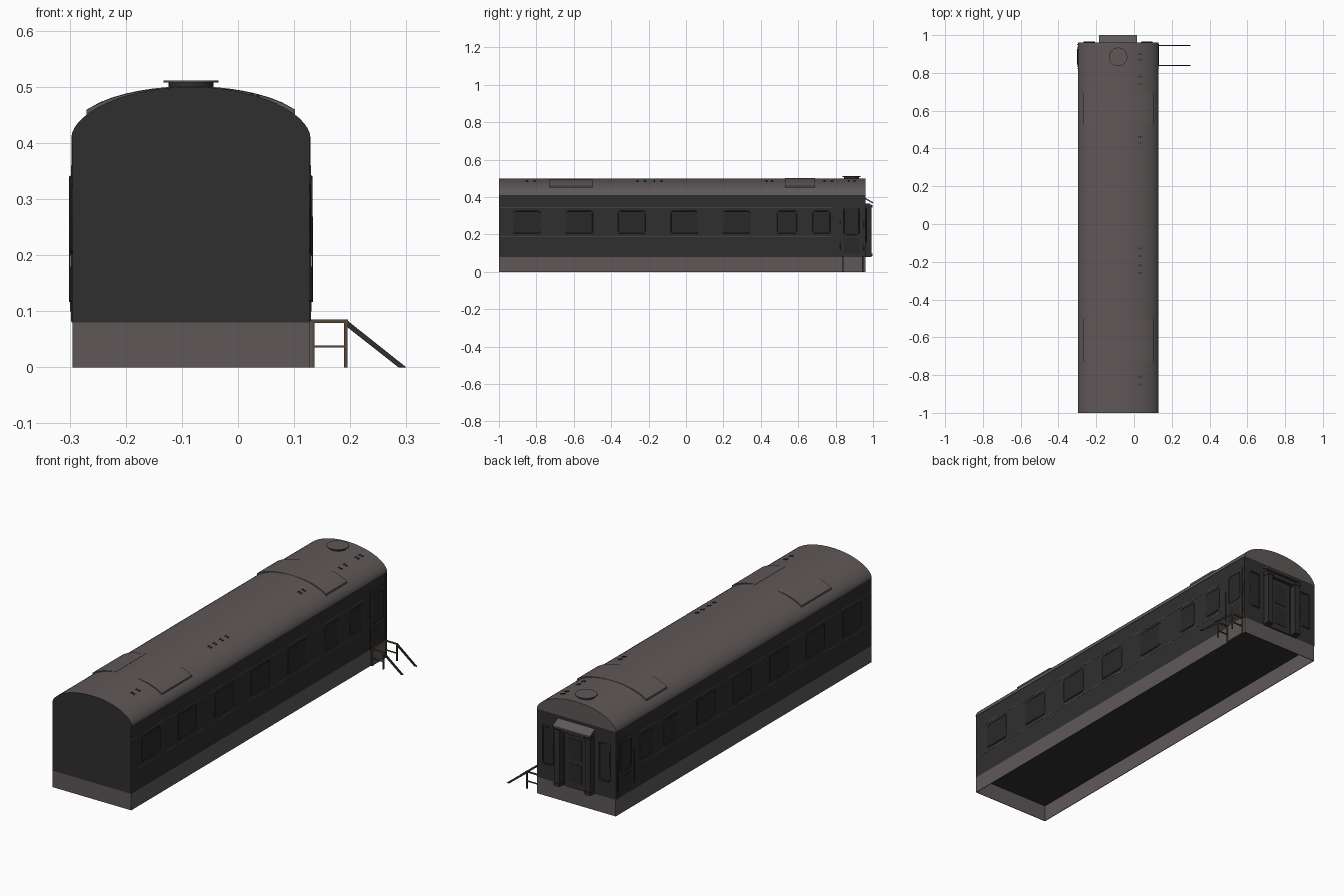
import bpy, bmesh, math

old = bpy.data.objects.get("Cube")
if old:
    bpy.data.objects.remove(old, do_unlink=True)

CX, HALF = -0.084, 0.211      # body centre line and half width
FRONT, BACK = -1.0, 0.96
SILL, EAVE, RISE = 0.08, 0.41, 0.09


def material(name, rgb):
    m = bpy.data.materials.new(name)
    m.use_nodes = True
    m.diffuse_color = (*rgb, 1)
    bsdf = m.node_tree.nodes["Principled BSDF"]
    bsdf.inputs["Base Color"].default_value = (*rgb, 1)
    bsdf.inputs["Roughness"].default_value = 0.8
    return m


ROOF = material("warm grey", (0.115, 0.097, 0.098))
DARK = material("charcoal", (0.028, 0.028, 0.028))
GLASS = material("dark glass", (0.022, 0.022, 0.022))
GOLD = material("dull gold", (0.11, 0.095, 0.03))
WOOD = material("brown", (0.09, 0.065, 0.04))


def finish(name, bm, *mats):
    bmesh.ops.recalc_face_normals(bm, faces=bm.faces)
    me = bpy.data.meshes.new(name)
    bm.to_mesh(me)
    bm.free()
    ob = bpy.data.objects.new(name, me)
    bpy.context.collection.objects.link(ob)
    for m in mats:
        me.materials.append(m)
    return ob


def box(name, xs, ys, zs, mat):
    bm = bmesh.new()
    bmesh.ops.create_cube(bm, size=1)
    for v in bm.verts:
        v.co = [r[0] + (r[1] - r[0]) * (c + 0.5) for r, c in zip((xs, ys, zs), v.co)]
    return finish(name, bm, mat)


def tube(name, pts, radius, mat, closed=False):
    cu = bpy.data.curves.new(name, "CURVE")
    cu.dimensions = "3D"
    cu.bevel_depth, cu.bevel_resolution = radius, 0
    cu.use_fill_caps = True
    sp = cu.splines.new("POLY")
    sp.points.add(len(pts) - 1)
    for p, co in zip(sp.points, pts):
        p.co = (*co, 1)
    sp.use_cyclic_u = closed
    cu.materials.append(mat)
    ob = bpy.data.objects.new(name, cu)
    bpy.context.collection.objects.link(ob)
    return ob


def prism(name, outline, y0, y1, *mats):
    """Extrude an x-z outline along y."""
    bm = bmesh.new()
    face = bm.faces.new([bm.verts.new((x, y0, z)) for x, z in outline])
    ext = bmesh.ops.extrude_face_region(bm, geom=[face])["geom"]
    for v in ext:
        if isinstance(v, bmesh.types.BMVert):
            v.co.y = y1
    return finish(name, bm, *mats)


def smooth(ob):
    bpy.ops.object.select_all(action="DESELECT")
    ob.select_set(True)
    bpy.context.view_layer.objects.active = ob
    bpy.ops.object.shade_smooth_by_angle(angle=math.radians(35))


def roof_z(u):
    r = min(abs(u) / (HALF + 0.002), 1)
    return EAVE + RISE * (1 - r * r) ** 0.56


def rounded_rect(a0, a1, z0, z1, r):
    pts = []
    for k, (a, z) in enumerate(((a1 - r, z1 - r), (a0 + r, z1 - r), (a0 + r, z0 + r), (a1 - r, z0 + r))):
        for j in range(4):
            t = math.radians(90 * k + 30 * j)
            pts.append((a + r * math.cos(t), z + r * math.sin(t)))
    return pts


# body and open-bottomed skirt
L, R = CX - HALF, CX + HALF
box("body", (L, R), (FRONT, BACK), (SILL, EAVE), DARK)
T = 0.003
for s, n in ((-1, "right"), (1, "left")):
    x = CX + s * HALF
    box(n + "_skirt", (x - s * T, x), (FRONT, BACK), (0, SILL), ROOF)
for y, d, n in ((FRONT, T, "front"), (BACK, -T, "back")):
    box(n + "_skirt", (L, R), (y, y + d), (0, SILL), ROOF)

# arched roof with a dark front gable
N = 28
arc = [(HALF + 0.002) * math.sin(math.pi * (i / N - 0.5)) for i in range(N + 1)]
roof = prism("roof", [(CX + u, roof_z(u)) for u in arc], FRONT, BACK, ROOF, DARK)
for p in roof.data.polygons:
    p.material_index = int(p.normal.y * (1 if p.center.y < 0 else -1) < -0.9 and p.center.y < -0.9)
smooth(roof)


def roof_plate(name, u0, u1, y0, y1, lift):
    us = [u0 + (u1 - u0) * i / 16 for i in range(17)]
    top = [(CX + u, roof_z(u) + lift(u)) for u in us]
    under = [(CX + u, roof_z(u) - 0.002) for u in reversed(us)]
    smooth(prism(name, top + under, y0, y1, ROOF))


def edge_lift(u):
    return 0.001 + 0.008 * (abs(u) / 0.186) ** 2


# raised roof panels
roof_plate("back_roof_panel", -0.186, 0.186, 0.53, 0.69, edge_lift)
for s, n in ((-1, "right"), (1, "left")):
    a, b = sorted((s * 0.061, s * 0.186))
    roof_plate(n + "_roof_panel", a, b, -0.73, -0.5, lambda u: edge_lift(u) - 0.001)

# round roof vent
for n, r, z0, z1 in (("vent_neck", 0.04, 0.49, 0.508), ("vent_cap", 0.049, 0.508, 0.511)):
    bm = bmesh.new()
    bmesh.ops.create_cone(bm, cap_ends=True, segments=24, radius1=r, radius2=r, depth=z1 - z0)
    bmesh.ops.translate(bm, verts=bm.verts, vec=(CX, 0.885, (z0 + z1) / 2))
    smooth(finish(n, bm, ROOF if n == "vent_cap" else DARK))

# small roof brackets
for y in (0.9, 0.87, 0.78, 0.74, 0.46, 0.43, -0.13, -0.17, -0.22, -0.26, -0.81, -0.85):
    for u in (0.108, 0.12):
        z = roof_z(u)
        box("roof_bracket", (CX + u - 0.003, CX + u + 0.003), (y - 0.005, y + 0.005), (z - 0.004, z + 0.003), DARK)

# side windows, stripes and doors
windows = [(-0.92 + 0.28 * i, -0.78 + 0.28 * i) for i in range(5)] + [(0.49, 0.59), (0.68, 0.77)]
for s, n in ((-1, "right"), (1, "left")):
    def out(d, s=s):
        return CX + s * (HALF + d)

    for y0, y1 in windows:
        box(n + "_window_glass", (out(-0.001), out(0.001)), (y0, y1), (0.207, 0.322), GLASS)
        ring = rounded_rect(y0, y1, 0.204, 0.325, 0.012)
        tube(n + "_window_frame", [(out(0), y, z) for y, z in ring], 0.0025, DARK, True)
    for z in (0.187, 0.342):
        box(n + "_stripe", (out(-0.001), out(0.001)), (FRONT, 0.78), (z - 0.002, z + 0.002), GOLD)
    box(n + "_door", (out(-0.001), out(0.003)), (0.83, 0.94), (0.083, 0.36), DARK)
    box(n + "_door_panel", (out(0), out(0.004)), (0.845, 0.925), (0.1, 0.18), GLASS)
    box(n + "_door_glass", (out(0), out(0.004)), (0.845, 0.925), (0.2, 0.34), GLASS)
    ring = rounded_rect(0.845, 0.925, 0.2, 0.34, 0.01)
    tube(n + "_door_frame", [(out(0.004), y, z) for y, z in ring], 0.002, DARK, True)
    for y in (0.825, 0.95):
        tube(n + "_grab_rail", [(out(0), y, 0.118), (out(0.005), y, 0.118), (out(0.005), y, 0.267), (out(0), y, 0.267)], 0.002, DARK)
    box(n + "_corner_post", (out(-0.001), out(0.002)), (0.945, BACK), (SILL, EAVE), DARK)

# back end: windows, gangway and canopy
for s, n in ((-1, "right"), (1, "left")):
    a, b = sorted((CX + s * 0.125, CX + s * 0.18))
    box(n + "_end_glass", (a, b), (0.958, 0.963), (0.16, 0.34), GLASS)
    ring = rounded_rect(a, b, 0.16, 0.34, 0.008)
    tube(n + "_end_window_frame", [(x, 0.963, z) for x, z in ring], 0.004, DARK, True)
    a, b = sorted((CX + s * 0.068, CX + s * 0.096))
    box(n + "_gangway_column", (a, b), (BACK, 0.993), (SILL, 0.36), DARK)
    for z in (0.085, 0.345):
        box(n + "_gangway_collar", (a - 0.002, b + 0.002), (BACK, 0.996), (z, z + 0.012), DARK)
box("end_door", (CX - 0.058, CX + 0.058), (BACK, 0.968), (SILL, 0.345), DARK)
box("end_door_glass", (CX - 0.035, CX + 0.035), (0.965, 0.97), (0.22, 0.32), GLASS)
box("end_door_panel", (CX - 0.035, CX + 0.035), (0.965, 0.97), (0.11, 0.2), GLASS)
box("gangway_lintel", (CX - 0.096, CX + 0.096), (BACK, 0.985), (0.345, 0.365), DARK)
canopy = box("gangway_canopy", (CX - 0.1, CX + 0.1), (BACK, 1.0), (0.365, 0.373), ROOF)
for v in canopy.data.vertices:
    if v.co.y < 0.97:
        v.co.z += 0.022

# steps plate and access stairs on the left side
box("step_plate", (R, 0.133), (0.835, 0.945), (0, SILL), ROOF)
for y in (0.84, 0.945):
    ys = (y - 0.003, y + 0.003)
    box("stair_post", (0.189, 0.195), ys, (0, 0.085), WOOD)
    box("wall_post", (0.131, 0.136), ys, (0, 0.085), WOOD)
    box("platform_beam", (0.127, 0.196), ys, (0.079, 0.085), WOOD)
    box("cross_rail", (0.133, 0.193), ys, (0.035, 0.039), WOOD)
    prism("stair_stringer", [(0.193, 0.085), (0.193, 0.073), (0.286, 0), (0.3, 0)], *ys, DARK)
